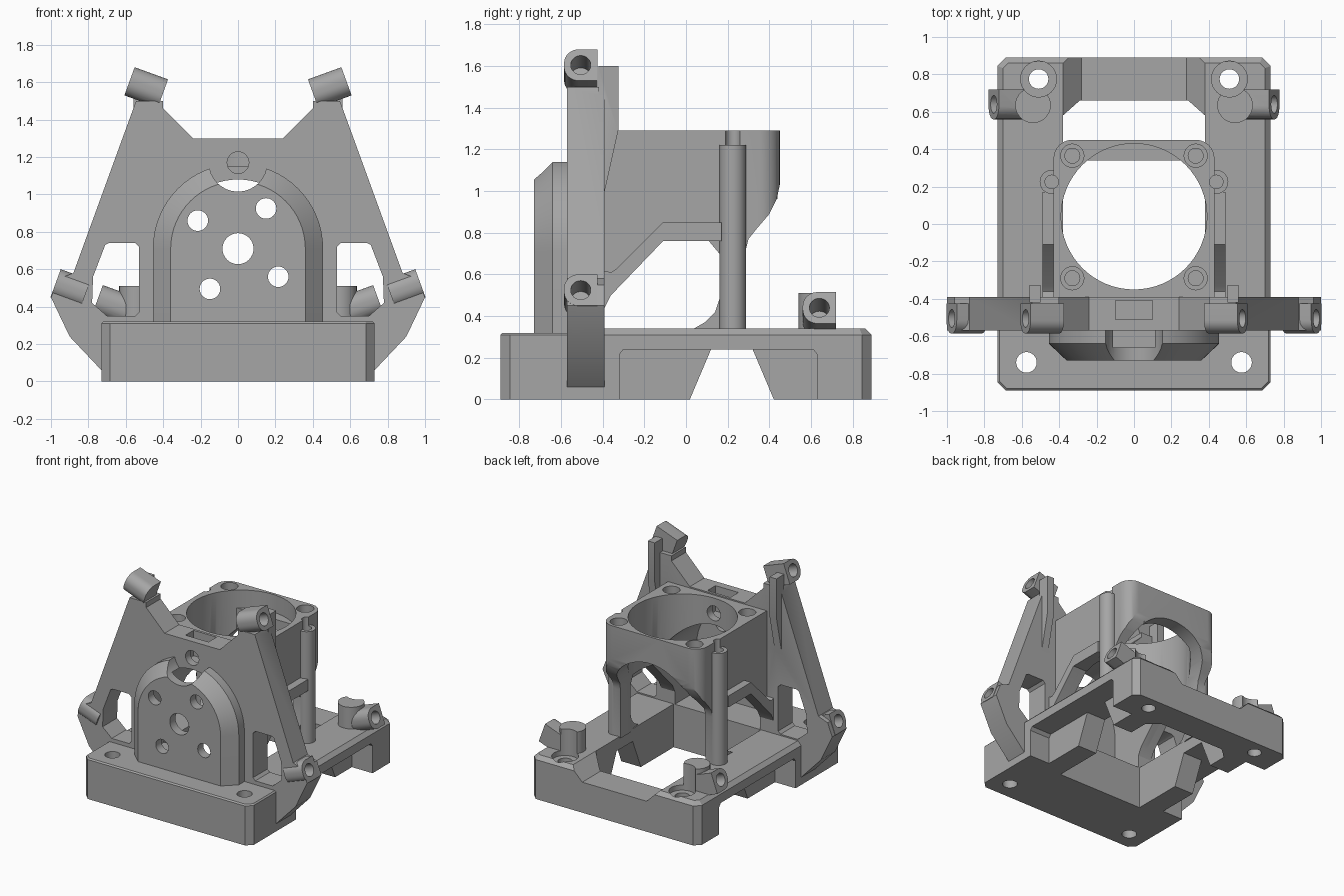
import bpy, bmesh
from math import pi, sin, cos, radians
from mathutils import Matrix

if "Cube" in bpy.data.objects:
    bpy.data.objects.remove(bpy.data.objects["Cube"], do_unlink=True)

grey = bpy.data.materials.new("plain_grey")
grey.use_nodes = True
grey.diffuse_color = (0.38, 0.38, 0.38, 1)
grey.node_tree.nodes["Principled BSDF"].inputs["Base Color"].default_value = (0.38, 0.38, 0.38, 1)
parts = []


def make(name, bm):
    bmesh.ops.recalc_face_normals(bm, faces=bm.faces)
    mesh = bpy.data.meshes.new(name)
    bm.to_mesh(mesh)
    bm.free()
    mesh.materials.append(grey)
    ob = bpy.data.objects.new(name, mesh)
    bpy.context.collection.objects.link(ob)
    return ob


def prism(name, axis, pts, a, b, end=None, matrix=None):
    """Extrude a 2D outline along an axis, optionally lofting to another outline."""
    def place(p, d):
        return {"x": (d, *p), "y": (p[0], d, p[1]), "z": (*p, d)}[axis]
    bm = bmesh.new()
    lo = [bm.verts.new(place(p, a)) for p in pts]
    hi = [bm.verts.new(place(p, b)) for p in (end or pts)]
    bm.faces.new(lo)
    bm.faces.new(hi)
    n = len(lo)
    for i in range(n):
        bm.faces.new((lo[i], lo[(i + 1) % n], hi[(i + 1) % n], hi[i]))
    if matrix:
        bm.transform(matrix)
    return make(name, bm)


def arc(cx, cy, r, start=0, stop=360, n=32):
    full = stop - start == 360
    return [(cx + r * cos(radians(start + (stop - start) * i / n)),
             cy + r * sin(radians(start + (stop - start) * i / n)))
            for i in range(n if full else n + 1)]


def rod(axis, cx, cy, r, a, b):
    return prism("rod", axis, arc(cx, cy, r), a, b)


def box(x0, x1, y0, y1, z0, z1):
    return prism("box", "z", [(x0, y0), (x1, y0), (x1, y1), (x0, y1)], z0, z1)


def arch(r, bottom):
    return [(r, bottom)] + arc(0, 0.71, r, 0, 180) + [(-r, bottom)]


def flip(pts, s):
    return [(s * x, y) for x, y in pts]


def combine(ob, op, *others):
    for other in others:
        mod = ob.modifiers.new("bool", "BOOLEAN")
        mod.operation, mod.object, mod.solver = op, other, "EXACT"
        deps = bpy.context.evaluated_depsgraph_get()
        mesh = bpy.data.meshes.new_from_object(ob.evaluated_get(deps))
        ob.modifiers.clear()
        ob.data = mesh
        bpy.data.objects.remove(other, do_unlink=True)


def cut(ob, *others):
    combine(ob, "DIFFERENCE", *others)


def join(ob, *others):
    combine(ob, "UNION", *others)


def keep(ob, name):
    ob.name = name
    parts.append(ob)
    return ob


def lug(ob, s, x, y, z, length):
    """Join a tilted drilled lug whose outer face is centred on x, y, z."""
    m = Matrix.Translation((s * x, y, z)) @ Matrix.Rotation(-s * radians(20), 4, "Y")
    shape = [(0.08, -0.08), (0.08, 0.08)] + arc(-0.01, 0.01, 0.07, 90, 180, 8) + \
        arc(-0.01, -0.01, 0.07, 180, 270, 8)
    join(ob, prism("lug", "x", shape, -s * length, 0, matrix=m))
    cut(ob, prism("hole", "x", arc(0, 0, 0.048), -s * length * 0.9, s * 0.1, matrix=m))


# Base frame with chamfered outside edges
base = box(-0.73, 0.73, -0.89, 0.89, 0, 0.34)
bm = bmesh.new()
bm.from_mesh(base.data)
up = [e for e in bm.edges if abs(e.verts[0].co.z - e.verts[1].co.z) > 0.1]
bmesh.ops.bevel(bm, geom=up, offset=0.045, segments=1, affect="EDGES")
top = [e for e in bm.edges if all(v.co.z > 0.3 for v in e.verts)]
bmesh.ops.bevel(bm, geom=top, offset=0.03, segments=1, affect="EDGES")
bm.to_mesh(base.data)
bm.free()
keep(base, "base_frame")
cut(base, box(-1, 1, -1, -0.55, 0.32, 0.5),
    prism("opening", "z", [(-0.38, -0.39), (0.38, -0.39), (0.38, 0.58), (0.29, 0.66),
                           (-0.29, 0.66), (-0.38, 0.58)], -0.1, 0.5),
    prism("rear_dip", "y", [(-0.28, 0.24), (0.28, 0.24), (0.4, 0.36), (-0.4, 0.36)], 0.45, 1),
    prism("side_gap", "x", [(0.01, -0.02), (0.12, 0.24), (0.32, 0.24), (0.43, -0.02)], -1, 1))
for s in (-1, 1):
    # Side recesses, rear mounts and screw holes
    recess = [(-0.32, -0.1), (-0.32, 0.215), (-0.3, 0.24), (0.61, 0.24), (0.63, 0.215), (0.63, -0.1)]
    cut(base, prism("recess", "x", recess, s * 0.55, s * 0.9))
    join(base, rod("z", s * 0.54, 0.635, 0.095, 0.3, 0.51))
    lug(base, s, 0.75, 0.64, 0.44, 0.2)
    cut(base, rod("z", s * 0.51, 0.775, 0.096, 0.3, 0.7),
        rod("z", s * 0.51, 0.775, 0.052, -0.1, 0.5),
        rod("z", s * 0.575, -0.74, 0.055, -0.1, 0.5))

# Front plate with wings
half = [(0.7, 0.06), (0.73, 0.06), (0.9, 0.24), (1.0, 0.45), (0.96, 0.55), (0.88, 0.58),
        (0.545, 1.5), (0.4, 1.5), (0.4, 1.46), (0.24, 1.3)]
plate = keep(prism("front_plate", "y", half + flip(half, -1)[::-1], -0.57, -0.39), "front_plate")
window = [(0.53, 0.37), (0.53, 0.72), (0.55, 0.74), (0.69, 0.74), (0.71, 0.73),
          (0.775, 0.56), (0.78, 0.42), (0.7, 0.35), (0.55, 0.35)]
rib = [(-0.42, 1.0), (-0.39, 1.0), (-0.325, 1.29), (-0.325, 1.6), (-0.42, 1.6)]

# Arched motor boss with a sloping rim
join(plate, prism("boss", "y", arch(0.455, 0.3), -0.64, -0.5),
     prism("boss_rim", "y", arch(0.36, 0.3), -0.73, -0.64, end=arch(0.455, 0.3)))
cut(plate, prism("cavity", "y", arch(0.37, 0.34), -0.66, -0.3),
    rod("y", 0, 1.17, 0.155, -0.9, -0.57),
    rod("y", 0, 1.17, 0.058, -0.9, -0.3),
    box(-0.1, 0.1, -0.51, -0.41, 1.1, 1.4),
    rod("y", 0, 0.71, 0.083, -0.9, -0.5))
for x, z in ((-0.215, 0.86), (0.15, 0.925), (0.215, 0.56), (-0.15, 0.495)):
    cut(plate, rod("y", x, z, 0.055, -0.9, -0.5))
for s in (-1, 1):
    cut(plate, prism("window", "y", flip(window, s), -0.7, -0.3))
    join(plate, prism("rib", "x", rib, s * 0.5, s * 0.56))
    lug(plate, s, 0.58, -0.505, 1.605, 0.19)
    lug(plate, s, 0.975, -0.505, 0.525, 0.17)

# Tower: side outline trimmed to a rounded plan
side = [(-0.4, 1.29), (0.45, 1.29), (0.45, 1.03), (0.435, 0.96), (0.4, 0.89), (0.34, 0.82),
        (0.3, 0.77), (0.285, 0.71), (0.285, 0.33), (0.02, 0.33), (0.09, 0.37), (0.14, 0.42),
        (0.16, 0.48), (0.16, 0.7), (0.11, 0.76), (-0.11, 0.76), (-0.36, 0.5), (-0.4, 0.42)]
tower = keep(prism("tower", "x", side, -0.6, 0.6), "tower")
plan = [(-0.43, -0.45), (0.43, -0.45)] + arc(0.33, 0.35, 0.1, 0, 90, 10) + \
    arc(-0.33, 0.35, 0.1, 90, 180, 10)
combine(tower, "INTERSECT", prism("plan", "z", plan, 0, 2))
cut(tower, prism("bore", "z", arc(0, 0.04, 0.39, n=64), 0, 2))
join(tower, box(-0.27, 0.27, 0.34, 0.44, 0.9, 1.15))
cut(tower, prism("rear_arch", "y", arch(0.37, 0.2), -0.6, 0.6),
    rod("y", 0, 1.17, 0.058, -0.6, -0.2))
lip = [(-0.4, 0.42), (-0.36, 0.5), (-0.11, 0.76), (0.17, 0.76), (0.17, 0.85), (-0.11, 0.85),
       (-0.33, 0.63), (-0.36, 0.61), (-0.4, 0.62)]
for s in (-1, 1):
    # Reinforcing lip, side posts and bolt holes
    join(tower, prism("lip", "x", lip, s * 0.42, s * 0.49),
         rod("z", s * 0.44, 0.225, 0.064, 0.33, 1.22))
    cut(tower, rod("z", s * 0.44, 0.225, 0.036, 0.9, 1.4))
    for y in (-0.29, 0.365):
        cut(tower, rod("z", s * 0.33, y, 0.062, 1.22, 1.4),
            rod("z", s * 0.33, y, 0.04, 1.0, 1.4))

# Smooth curved surfaces, keep edges crisp
bpy.ops.object.select_all(action="DESELECT")
for ob in parts:
    ob.select_set(True)
bpy.context.view_layer.objects.active = parts[0]
bpy.ops.object.shade_smooth_by_angle(angle=radians(30))
